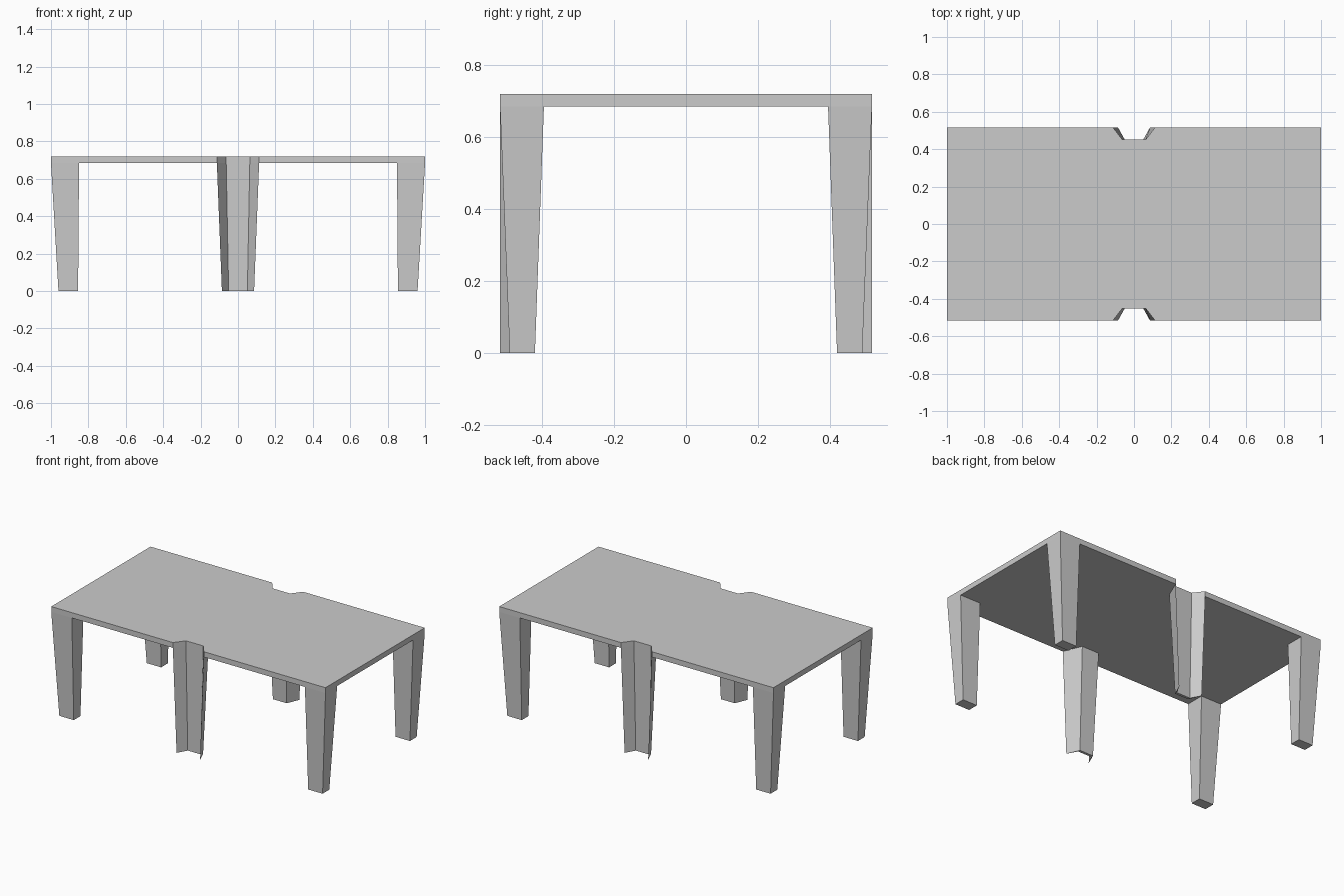
import bpy, bmesh

if "Cube" in bpy.data.objects:
    bpy.data.objects.remove(bpy.data.objects["Cube"])

TOP, UNDER = 0.72, 0.685     # table top heights
X, Y = 1.0, 0.517            # half length and half width


def loft(name, low, high, z0, z1):
    """Solid between two matching outlines at heights z0 and z1."""
    bm = bmesh.new()
    a = [bm.verts.new((x, y, z0)) for x, y in low]
    b = [bm.verts.new((x, y, z1)) for x, y in high]
    n = len(a)
    bm.faces.new(a[::-1])
    bm.faces.new(b)
    for i in range(n):
        j = (i + 1) % n
        bm.faces.new((a[i], a[j], b[j], b[i]))
    bmesh.ops.recalc_face_normals(bm, faces=bm.faces)
    mesh = bpy.data.meshes.new(name)
    bm.to_mesh(mesh)
    bm.free()
    obj = bpy.data.objects.new(name, mesh)
    bpy.context.collection.objects.link(obj)
    return obj


def flip(points, sx, sy):
    return [(x * sx, y * sy) for x, y in points]


# Table top with a notch in the middle of each long side
front_edge = [(-X, -Y), (-0.113, -Y), (-0.063, -0.452),
              (0.063, -0.452), (0.113, -Y), (X, -Y)]
outline = front_edge + flip(front_edge, -1, -1)
loft("table_top", outline, outline, UNDER, TOP)

# Tapered four-sided corner legs
corner_high = [(0.85, 0.395), (1.0, 0.395), (1.0, Y), (0.85, Y)]
corner_low = [(0.855, 0.42), (0.96, 0.42), (0.96, 0.49), (0.855, 0.49)]

# Channel-shaped middle legs that follow the notch, with pointed outer tips
mid_high = [(-0.113, Y), (-0.063, 0.398), (0.063, 0.398),
            (0.113, Y), (0.063, 0.452), (-0.063, 0.452)]
mid_low = [(-0.086, Y), (-0.05, 0.435), (0.05, 0.435),
           (0.086, Y), (0.05, 0.452), (-0.05, 0.452)]

for sy, end in ((-1, "front"), (1, "back")):
    for sx, side in ((-1, "left"), (1, "right")):
        loft(f"{end}_{side}_leg", flip(corner_low, sx, sy),
             flip(corner_high, sx, sy), 0, UNDER)
    loft(f"{end}_middle_leg", flip(mid_low, 1, sy),
         flip(mid_high, 1, sy), 0, UNDER)
